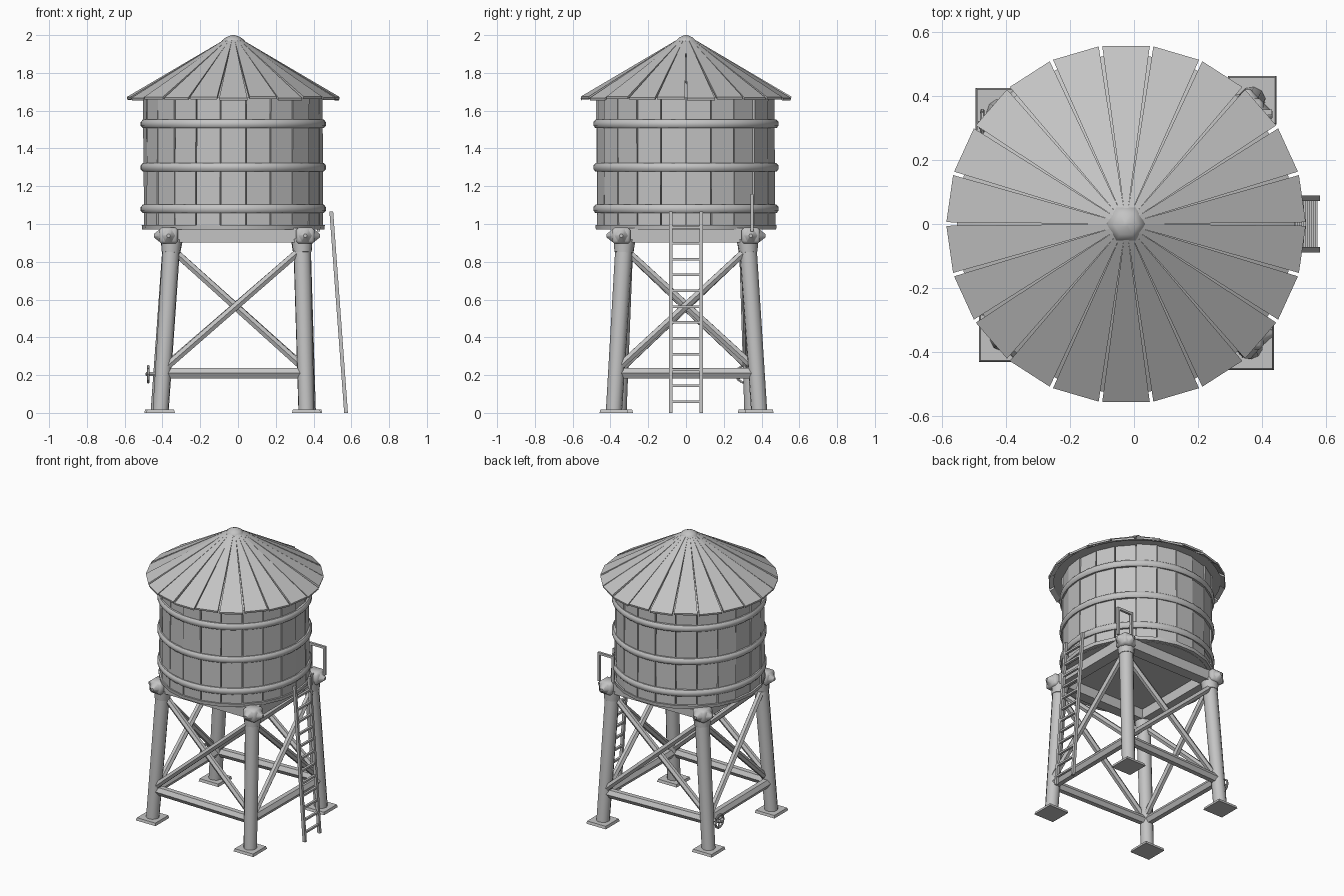
import bpy, bmesh, math, random
from mathutils import Vector, Matrix

if "Cube" in bpy.data.objects:
    bpy.data.objects.remove(bpy.data.objects["Cube"])

random.seed(4)
CX = -0.025          # tank axis
N = 22               # planks and roof boards
STEP = math.tau / N

grey = bpy.data.materials.new("weathered grey")
grey.diffuse_color = (0.55, 0.55, 0.55, 1)
grey.use_nodes = True
grey.node_tree.nodes["Principled BSDF"].inputs["Base Color"].default_value = grey.diffuse_color


def finish(name, bm, smooth=True):
    bmesh.ops.recalc_face_normals(bm, faces=bm.faces)
    mesh = bpy.data.meshes.new(name)
    bm.to_mesh(mesh)
    bm.free()
    mesh.materials.append(grey)
    obj = bpy.data.objects.new(name, mesh)
    bpy.context.collection.objects.link(obj)
    if smooth:
        bpy.ops.object.select_all(action='DESELECT')
        obj.select_set(True)
        bpy.context.view_layer.objects.active = obj
        bpy.ops.object.shade_smooth_by_angle(angle=math.radians(50))
    return obj


def rod(bm, a, b, r1, r2=None, sides=8):
    """Tapered round bar from a to b."""
    a, b = Vector(a), Vector(b)
    d = b - a
    m = Matrix.Translation((a + b) / 2) @ d.to_track_quat('Z', 'Y').to_matrix().to_4x4()
    m = m @ Matrix.Rotation(math.pi / sides, 4, 'Z')
    bmesh.ops.create_cone(bm, cap_ends=True, segments=sides, radius1=r1,
                          radius2=r1 if r2 is None else r2, depth=d.length, matrix=m)


def box(bm, centre, size):
    return bmesh.ops.create_cube(bm, size=1, matrix=Matrix.Translation(centre)
                                 @ Matrix.Diagonal((*size, 1)))["verts"]


def lathe(bm, profile, sides, closed=False):
    """Spin (radius, z) points round the tank axis."""
    rings = [[bm.verts.new((CX + r * math.cos(i * math.tau / sides),
                            r * math.sin(i * math.tau / sides), z))
              for i in range(sides)] for r, z in profile]
    pairs = list(zip(rings, rings[1:]))
    if closed:
        pairs.append((rings[-1], rings[0]))
    else:
        bm.faces.new(rings[0])
        bm.faces.new(rings[-1])
    for p, q in pairs:
        for i in range(sides):
            j = (i + 1) % sides
            bm.faces.new((p[i], p[j], q[j], q[i]))


def wedge(bm, a0, a1, section):
    """Board between two angles; section is a loop of (radius, z, angle inset)."""
    ends = []
    for a, s in ((a0, 1), (a1, -1)):
        ends.append([bm.verts.new((CX + r * math.cos(a + s * g), r * math.sin(a + s * g), z))
                     for r, z, g in section])
    n = len(section)
    for i in range(n):
        j = (i + 1) % n
        bm.faces.new((ends[0][i], ends[0][j], ends[1][j], ends[1][i]))
    bm.faces.new(ends[0])
    bm.faces.new(ends[1][::-1])


# Tank core, floor and lip
bm = bmesh.new()
lathe(bm, [(0.455, 0.97), (0.455, 1.68)], 44)
lathe(bm, [(0.482, 0.972), (0.485, 0.995)], N)
finish("tank_core", bm)

# Tank planks, slightly uneven
bm = bmesh.new()
for i in range(N):
    r = 0.474 + random.uniform(-0.006, 0.004)
    t = random.uniform(-0.005, 0.005)
    wedge(bm, i * STEP, (i + 1) * STEP,
          [(0.45, 0.985, 0.006), (r - t, 0.985, 0.006), (r + t, 1.67, 0.006), (0.45, 1.67, 0.006)])
finish("tank_planks", bm, False)

# Hoops round the tank
bm = bmesh.new()
for z in (1.08, 1.30, 1.53):
    lathe(bm, [(0.46, z - 0.022), (0.480, z - 0.022), (0.490, z - 0.010),
               (0.490, z + 0.010), (0.480, z + 0.022), (0.46, z + 0.022)], 44, True)
finish("tank_hoops", bm)

# Roof boards and cone beneath
bm = bmesh.new()
for i in range(N):
    lift = 0.006 * (i % 2) + random.uniform(-0.002, 0.002)
    wedge(bm, i * STEP, (i + 1) * STEP,
          [(0.05, 1.955, 0), (0.560, 1.655 + lift, 0.010),
           (0.563, 1.668 + lift, 0.010), (0.05, 1.974, 0)])
finish("roof_boards", bm, False)
bm = bmesh.new()
lathe(bm, [(0.53, 1.668), (0.04, 1.962)], 44)
finish("roof_underlay", bm)

# Roof cap
bm = bmesh.new()
lathe(bm, [(0.062, 1.950), (0.060, 1.972), (0.038, 1.989), (0.008, 2.0)], 6)
finish("roof_cap", bm)

# Legs: foot centre and top centre for each corner
corners = {"front_left": ((-0.410, -0.357), (-0.350, -0.325)),
           "front_right": ((0.362, -0.382), (0.338, -0.325)),
           "back_right": ((0.370, 0.388), (0.338, 0.325)),
           "back_left": ((-0.420, 0.350), (-0.350, 0.325))}


def on_leg(name, z):
    foot, top = (Vector(p) for p in corners[name])
    p = foot.lerp(top, z / 0.92)
    return Vector((p.x, p.y, z))


for name, (foot, top) in corners.items():
    sx, sy = math.copysign(1, foot[0]), math.copysign(1, foot[1])
    bm = bmesh.new()
    rod(bm, on_leg(name, 0.01), on_leg(name, 0.95), 0.043, 0.047, 10)
    rod(bm, on_leg(name, 0.85), on_leg(name, 0.92), 0.050, 0.058, 10)
    finish(name + "_leg", bm)

    bm = bmesh.new()
    verts = box(bm, (*foot, 0.009), (0.152, 0.152, 0.018))
    for v in verts:
        if v.co.z > 0.01:
            v.co.x += (foot[0] - v.co.x) * 0.06
            v.co.y += (foot[1] - v.co.y) * 0.06
    finish(name + "_foot_plate", bm, False)

    # Corner block with a bolt on both outer sides
    bm = bmesh.new()
    c = Vector((top[0] + 0.018 * sx, top[1] + 0.018 * sy, 0.938))
    box(bm, c, (0.10, 0.10, 0.085))
    bmesh.ops.bevel(bm, geom=bm.edges[:], offset=0.014, segments=1, affect='EDGES')
    for d in (Vector((sx, 0, 0)), Vector((0, sy, 0))):
        rod(bm, c + d * 0.045, c + d * 0.078, 0.040, 0.010, 6)
    finish(name + "_corner_block", bm)

# Beams, lower rails and cross braces on all four sides
order = list(corners)
for k, side in enumerate(("front", "right", "back", "left")):
    a, b = order[k], order[(k + 1) % 4]
    p, q = on_leg(a, 0.94), on_leg(b, 0.94)
    bm = bmesh.new()
    size = q - p
    box(bm, (p + q) / 2, (max(abs(size.x), 0.075), max(abs(size.y), 0.075), 0.076))
    finish(side + "_top_beam", bm, False)

    bm = bmesh.new()
    rod(bm, on_leg(a, 0.21), on_leg(b, 0.21), 0.032, sides=6)
    finish(side + "_lower_rail", bm)

    out = Vector(((p + q).x, (p + q).y, 0)).normalized() * 0.014
    bm = bmesh.new()
    rod(bm, on_leg(a, 0.23) + out, on_leg(b, 0.87) + out, 0.022, sides=6)
    rod(bm, on_leg(b, 0.23) - out, on_leg(a, 0.87) - out, 0.022, sides=6)
    finish(side + "_cross_braces", bm)

# Ladder leaning on the right side
bm = bmesh.new()


def ladder_x(z):
    return 0.572 - 0.078 * z / 1.065


for y in (-0.081, 0.081):
    verts = box(bm, (0, y, 0.5325), (0.020, 0.018, 1.065))
    for v in verts:
        v.co.x += ladder_x(v.co.z)
for i in range(12):
    z = 0.06 + i * 0.0838
    box(bm, (ladder_x(z), 0, z), (0.016, 0.16, 0.013))
finish("ladder", bm, False)

# Small hand hoop on the back right corner
bm = bmesh.new()
for x in (0.315, 0.425):
    box(bm, (x, 0.35, 1.06), (0.016, 0.016, 0.20))
box(bm, (0.37, 0.35, 1.152), (0.126, 0.016, 0.016))
finish("hand_hoop", bm, False)

# Valve wheel on the back left leg
bm = bmesh.new()
hub = Vector((-0.475, 0.31, 0.205))
rim = [hub + Vector((0, math.cos(i * math.tau / 10), math.sin(i * math.tau / 10))) * 0.045
       for i in range(10)]
for i in range(10):
    rod(bm, rim[i], rim[(i + 1) % 10], 0.007, sides=6)
for i in range(0, 10, 2):
    rod(bm, hub, rim[i], 0.005, sides=5)
rod(bm, hub - Vector((0.012, 0, 0)), hub + Vector((0.08, 0.015, 0)), 0.012, sides=6)
finish("valve_wheel", bm)
